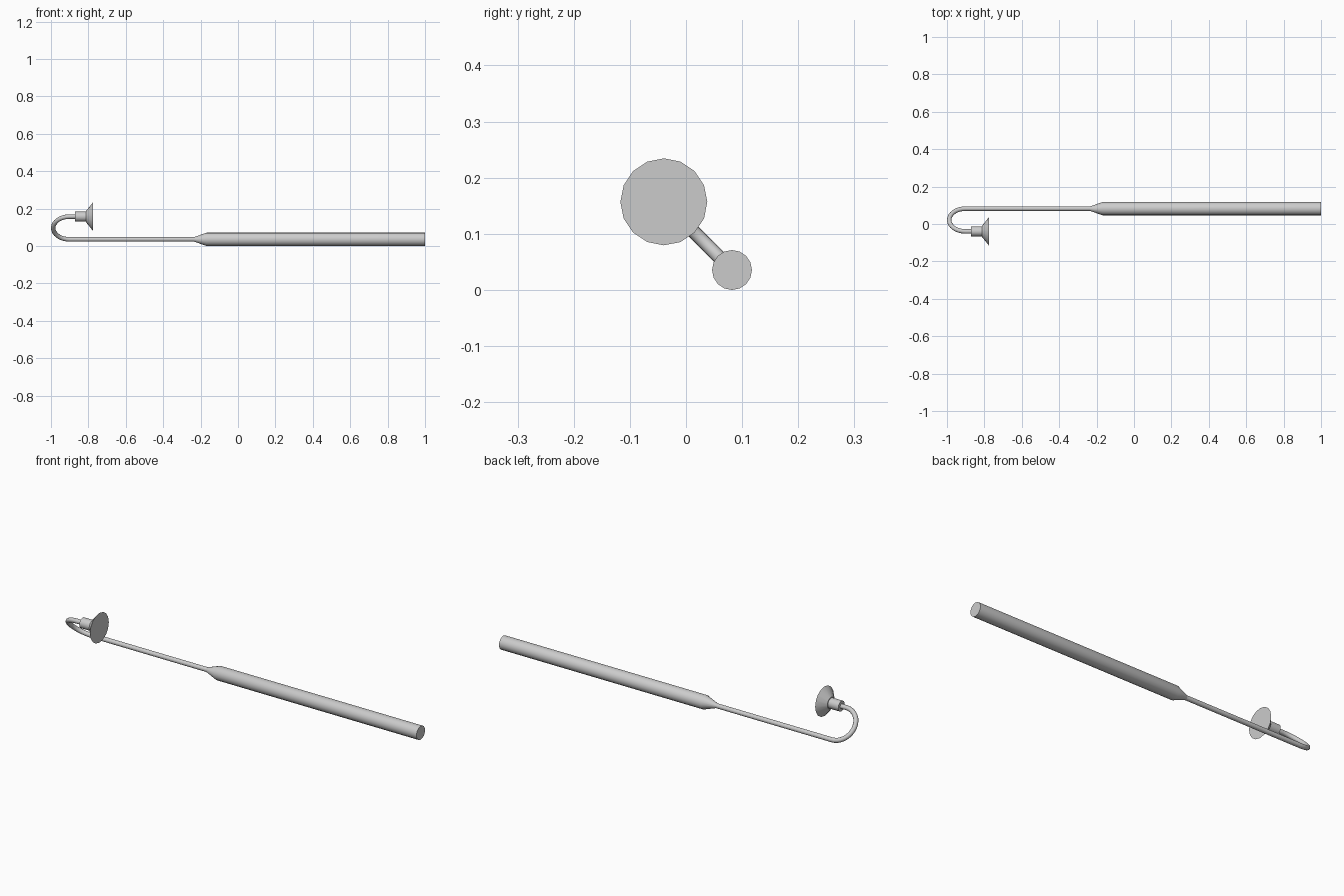
import bpy, bmesh, math
from mathutils import Vector

if "Cube" in bpy.data.objects:
    bpy.data.objects.remove(bpy.data.objects["Cube"])

SIDES = 16
HANDLE = Vector((0, 0.082, 0.0355))   # axis of the handle and long rod
HEAD = Vector((0, -0.0395, 0.157))    # axis of the returning head
ROD_R = 0.012


def smooth(ob):
    bpy.ops.object.select_all(action='DESELECT')
    ob.select_set(True)
    bpy.context.view_layer.objects.active = ob
    bpy.ops.object.shade_smooth_by_angle(angle=math.radians(28))


def lathe_x(name, axis, profile):
    """Capped solid of revolution along x from (x, radius) pairs."""
    bm = bmesh.new()
    rings = []
    for x, r in profile:
        rings.append([bm.verts.new((x, axis.y + r * math.cos(a), axis.z + r * math.sin(a)))
                      for a in (2 * math.pi * i / SIDES for i in range(SIDES))])
    for a, b in zip(rings, rings[1:]):
        for i in range(SIDES):
            j = (i + 1) % SIDES
            bm.faces.new((a[i], a[j], b[j], b[i]))
    bm.faces.new(rings[0])
    bm.faces.new(rings[-1])
    bmesh.ops.recalc_face_normals(bm, faces=bm.faces)
    mesh = bpy.data.meshes.new(name)
    bm.to_mesh(mesh)
    bm.free()
    ob = bpy.data.objects.new(name, mesh)
    bpy.context.collection.objects.link(ob)
    smooth(ob)
    return ob


# Grip with tapered shoulder
lathe_x("handle", HANDLE, [(-0.235, ROD_R), (-0.168, 0.0355), (1.0, 0.0355)])

# Collar and flared disc at the tip
lathe_x("collar", HEAD, [(-0.872, 0.027), (-0.81, 0.027)])
lathe_x("flared_tip", HEAD, [(-0.812, 0.031), (-0.774, 0.0775)])

# Hooked rod: straight, half-circle bend, short return
mid = (HANDLE + HEAD) / 2
half = (HEAD - HANDLE) / 2
bend_r = half.length
cx = -1 + bend_r + ROD_R
path = [HANDLE + Vector((-0.23, 0, 0))]
for i in range(17):
    t = math.pi * i / 16
    path.append(mid - half * math.cos(t) + Vector((cx - bend_r * math.sin(t), 0, 0)))
path.append(HEAD + Vector((-0.865, 0, 0)))

curve = bpy.data.curves.new("hooked_rod", 'CURVE')
curve.dimensions = '3D'
curve.bevel_depth = ROD_R
curve.bevel_resolution = 6
curve.use_fill_caps = True
spline = curve.splines.new('POLY')
spline.points.add(len(path) - 1)
for p, co in zip(spline.points, path):
    p.co = (*co, 1)
rod = bpy.data.objects.new("hooked_rod", curve)
bpy.context.collection.objects.link(rod)
bpy.ops.object.select_all(action='DESELECT')
rod.select_set(True)
bpy.context.view_layer.objects.active = rod
bpy.ops.object.convert(target='MESH')
smooth(bpy.context.view_layer.objects.active)
